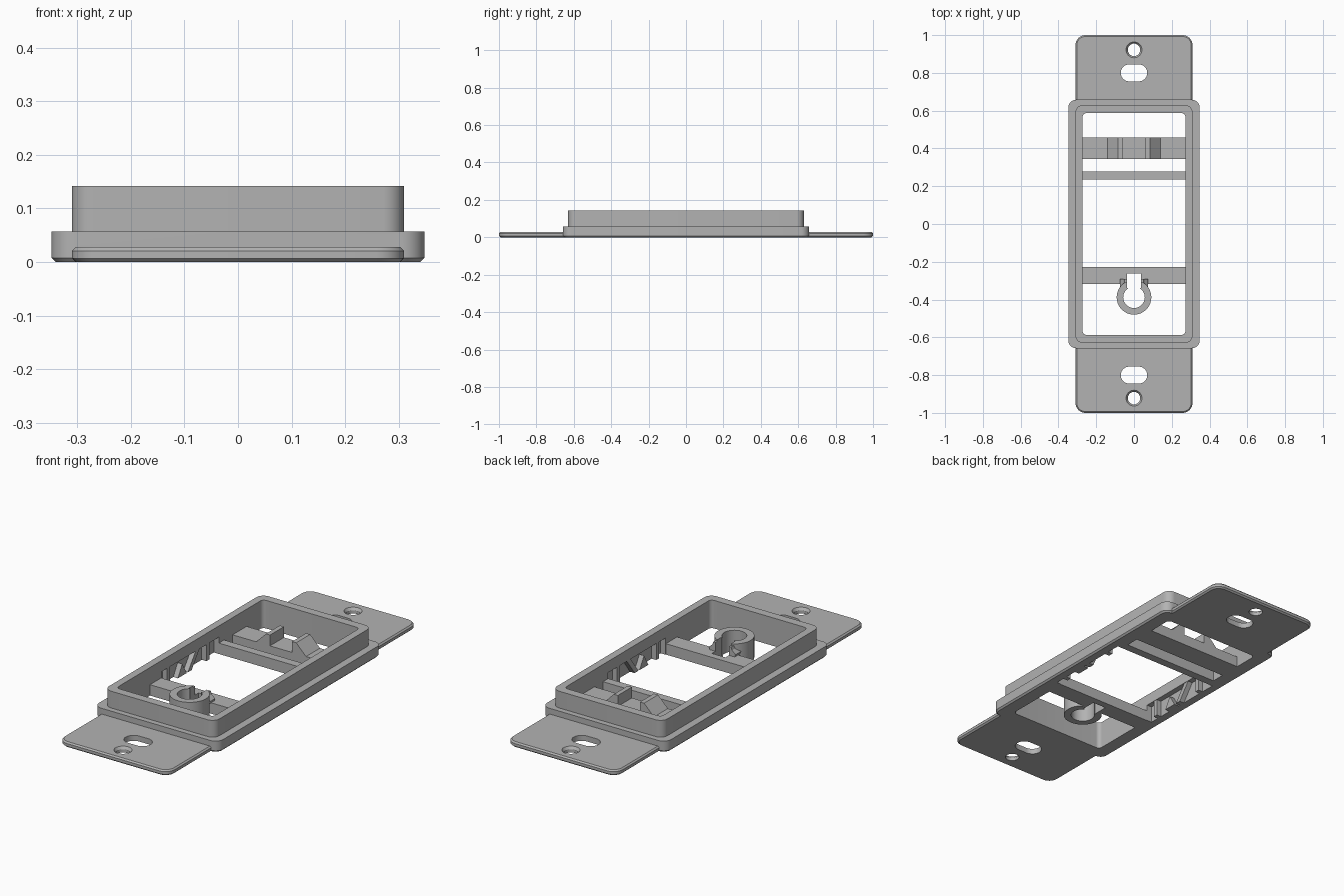
import bpy, bmesh, math

if "Cube" in bpy.data.objects:
    bpy.data.objects.remove(bpy.data.objects["Cube"], do_unlink=True)

grey = bpy.data.materials.new("plain_grey")
grey.use_nodes = True
COLOUR = (0.45, 0.45, 0.45, 1)
grey.diffuse_color = COLOUR
grey.node_tree.nodes["Principled BSDF"].inputs["Base Color"].default_value = COLOUR


def finish(name, bm):
    bmesh.ops.remove_doubles(bm, verts=bm.verts, dist=1e-5)
    bmesh.ops.recalc_face_normals(bm, faces=bm.faces)
    mesh = bpy.data.meshes.new(name)
    bm.to_mesh(mesh)
    bm.free()
    mesh.materials.append(grey)
    ob = bpy.data.objects.new(name, mesh)
    bpy.context.collection.objects.link(ob)
    return ob


def loft(name, sections, cy=0, steps=8):
    """Stack of rounded rectangles: (half width, half depth, corner radius, z)."""
    bm = bmesh.new()
    rings = []
    for hx, hy, r, z in sections:
        ring = []
        for q, (sx, sy) in enumerate([(1, 1), (-1, 1), (-1, -1), (1, -1)]):
            for i in range(steps + 1):
                a = (q + i / steps) * math.pi / 2
                ring.append(bm.verts.new((sx * (hx - r) + r * math.cos(a),
                                          cy + sy * (hy - r) + r * math.sin(a), z)))
        rings.append(ring)
    n = len(rings[0])
    for low, high in zip(rings, rings[1:]):
        for i in range(n):
            j = (i + 1) % n
            bm.faces.new((low[i], low[j], high[j], high[i]))
    bm.faces.new(rings[0])
    bm.faces.new(rings[-1])
    return finish(name, bm)


def box(name, x0, x1, y0, y1, z0, z1):
    return prism(name, [(x0, z0), (x1, z0), (x1, z1), (x0, z1)], y0, y1)


def prism(name, outline, start, end, along="y"):
    """Extrude an outline of (x, z) along y, or of (y, z) along x."""
    bm = bmesh.new()
    place = (lambda p, t: (p[0], t, p[1])) if along == "y" else (lambda p, t: (t, p[0], p[1]))
    a, b = [[bm.verts.new(place(p, t)) for p in outline] for t in (start, end)]
    for i in range(len(a)):
        j = (i + 1) % len(a)
        bm.faces.new((a[i], a[j], b[j], b[i]))
    bm.faces.new(a)
    bm.faces.new(b)
    return finish(name, bm)


def combine(target, tool, operation):
    mod = target.modifiers.new(tool.name, "BOOLEAN")
    mod.operation, mod.object, mod.solver = operation, tool, "EXACT"
    bpy.context.view_layer.objects.active = target
    bpy.ops.object.modifier_apply(modifier=mod.name)
    bpy.data.objects.remove(tool, do_unlink=True)


def smooth(ob):
    bpy.ops.object.select_all(action="DESELECT")
    ob.select_set(True)
    bpy.context.view_layer.objects.active = ob
    bpy.ops.object.shade_smooth_by_angle(angle=math.radians(30))


# Mounting strap, flange and raised wall joined into one frame
frame = loft("frame", [(0.302, 0.992, 0.045, 0), (0.31, 1, 0.053, 0.007),
                       (0.31, 1, 0.053, 0.021), (0.303, 0.993, 0.046, 0.028)])
combine(frame, loft("flange", [(0.34, 0.65, 0.035, 0), (0.348, 0.658, 0.043, 0.008),
                               (0.348, 0.658, 0.043, 0.057)]), "UNION")
combine(frame, loft("wall", [(0.31, 0.63, 0.04, 0.03), (0.31, 0.63, 0.04, 0.142)]), "UNION")

# Window, side recesses and screw holes
combine(frame, loft("window_cutter", [(0.272, 0.587, 0.02, -0.1), (0.272, 0.587, 0.02, 0.3)]),
        "DIFFERENCE")
combine(frame, box("recess_cutter", -0.3, 0.3, -0.225, 0.235, -0.1, 0.085), "DIFFERENCE")
for s in (-1, 1):
    combine(frame, loft("slot_cutter", [(0.07, 0.045, 0.045, -0.1), (0.07, 0.045, 0.045, 0.1)],
                        s * 0.8), "DIFFERENCE")
    combine(frame, loft("screw_cutter", [(0.033, 0.033, 0.033, -0.1), (0.033, 0.033, 0.033, 0.015),
                                         (0.042, 0.042, 0.042, 0.028), (0.042, 0.042, 0.042, 0.1)],
                        s * 0.922), "DIFFERENCE")
smooth(frame)

# Cross bars; the rear one carries two facing wedges
box("thin_cross_bar", -0.275, 0.275, 0.235, 0.277, 0, 0.055)
half = [(0.275, 0.055), (0.14, 0.055), (0.085, 0.11), (0.062, 0.11), (0.062, 0.055)]
prism("wedge_cross_bar", [(-0.275, 0), (0.275, 0)] + half + [(-x, z) for x, z in reversed(half)],
      0.345, 0.457)

# Front cross bar with a round post, flared webs and a notch
bar = box("post_cross_bar", -0.275, 0.275, -0.317, -0.227, 0, 0.055)
combine(bar, loft("post", [(0.092, 0.092, 0.092, 0), (0.092, 0.092, 0.092, 0.108)], -0.388),
        "UNION")
flare = [(0.07, 0.054), (0.075, 0.068), (0.055, 0.085), (0.05, 0.1)]
combine(bar, prism("web", flare + [(-x, z) for x, z in reversed(flare)], -0.35, -0.29), "UNION")
combine(bar, loft("bore", [(0.057, 0.057, 0.057, -0.1), (0.057, 0.057, 0.057, 0.2)], -0.388),
        "DIFFERENCE")
combine(bar, box("notch", -0.038, 0.038, -0.34, -0.262, -0.1, 0.2), "DIFFERENCE")
smooth(bar)

# Small ribs inside the side recesses
for side, s in (("left", 1), ("right", -1)):
    for end, y in (("front", -0.165), ("rear", 0.15)):
        box(f"{side}_{end}_rib", s * 0.274, s * 0.302, y - 0.012, y + 0.012, 0, 0.087)
    prism(f"{side}_triangle_rib", [(-0.09, 0), (-0.02, 0), (-0.055, 0.06)],
          s * 0.274, s * 0.302, "x")
    prism(f"{side}_slanted_rib", [(-0.01, 0), (0.02, 0), (0.085, 0.087), (0.055, 0.087)],
          s * 0.274, s * 0.302, "x")
